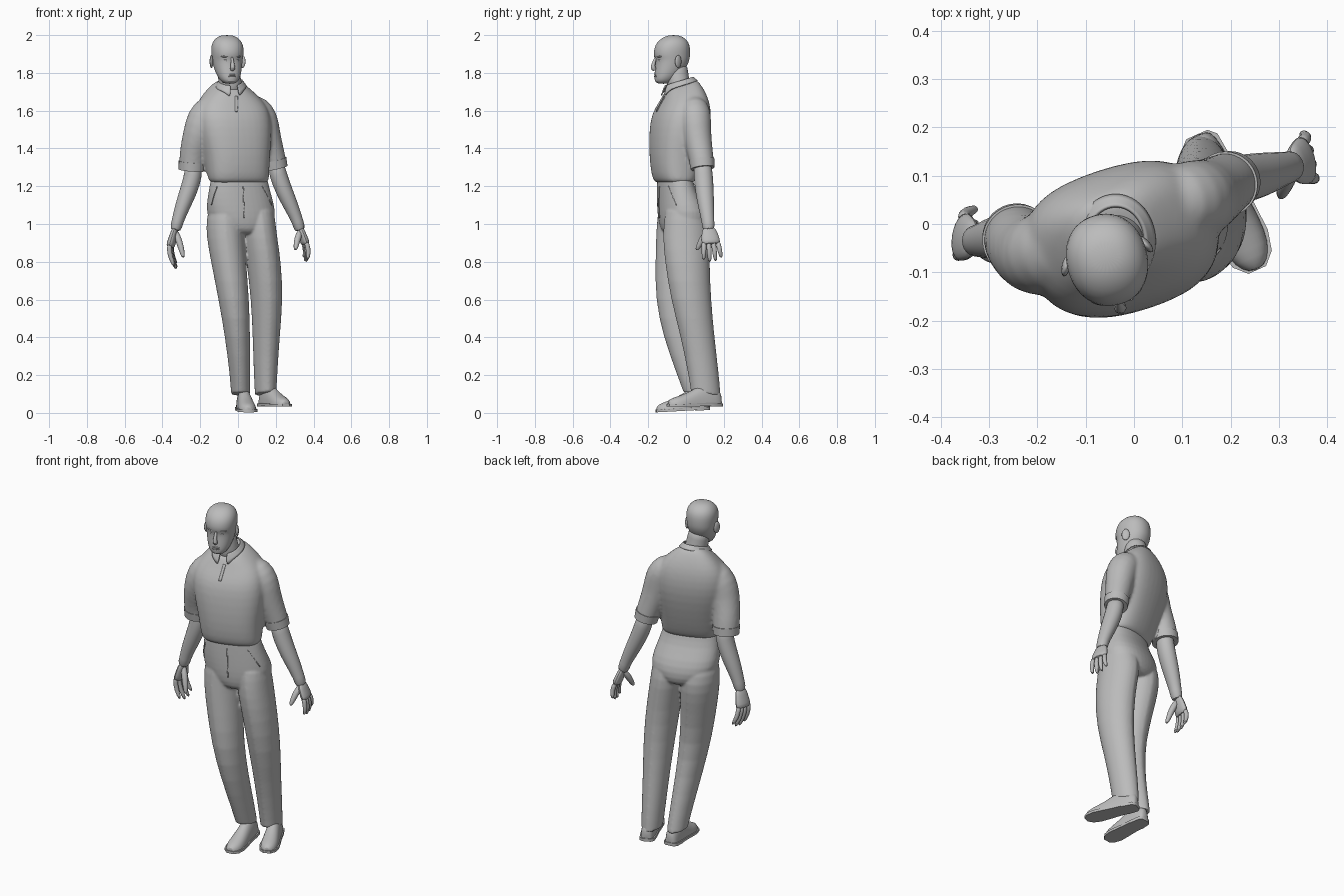
import bpy, bmesh, math
from mathutils import Vector, Matrix

if "Cube" in bpy.data.objects:
    bpy.data.objects.remove(bpy.data.objects["Cube"])

GREY = (0.5, 0.5, 0.5, 1)
mat = bpy.data.materials.new("plain_grey")
mat.use_nodes = True
mat.diffuse_color = GREY
mat.node_tree.nodes["Principled BSDF"].inputs["Base Color"].default_value = GREY


def finish(name, bm, subsurf=1, angle=45):
    bmesh.ops.recalc_face_normals(bm, faces=bm.faces)
    mesh = bpy.data.meshes.new(name)
    bm.to_mesh(mesh)
    bm.free()
    ob = bpy.data.objects.new(name, mesh)
    bpy.context.collection.objects.link(ob)
    mesh.materials.append(mat)
    bpy.ops.object.select_all(action='DESELECT')
    ob.select_set(True)
    bpy.context.view_layer.objects.active = ob
    bpy.ops.object.shade_smooth_by_angle(angle=math.radians(angle))
    if subsurf:
        ob.modifiers.new("smooth", 'SUBSURF').levels = subsurf
        ob.modifiers["smooth"].render_levels = subsurf
    return ob


def loft(name, rings, creases=(), sharp_rings=(), subsurf=1):
    """Skin closed rings of points; creases run along, sharp rings run around."""
    bm = bmesh.new()
    layer = bm.edges.layers.float.new("crease_edge")
    rows = [[bm.verts.new(p) for p in ring] for ring in rings]
    n = len(rows[0])
    for a, b in zip(rows, rows[1:]):
        for i in range(n):
            bm.faces.new((a[i], a[(i + 1) % n], b[(i + 1) % n], b[i]))
    bm.faces.new(rows[0])
    bm.faces.new(rows[-1])
    for a, b in zip(rows, rows[1:]):
        for i in creases:
            bm.edges.get((a[i], b[i]))[layer] = 1
    for r in sharp_rings:
        for i in range(n):
            bm.edges.get((rows[r][i], rows[r][(i + 1) % n]))[layer] = 1
    return finish(name, bm, subsurf)


def oval(cx, cy, z, rx, ry, turn=0, tilt=0, power=2, n=20):
    """Level superellipse, turned about z and tilted along its depth."""
    pts, rot = [], Matrix.Rotation(math.radians(turn), 3, 'Z')
    for i in range(n):
        a = math.tau * i / n
        c, s = math.cos(a), math.sin(a)
        x = rx * math.copysign(abs(c) ** (2 / power), c)
        y = ry * math.copysign(abs(s) ** (2 / power), s)
        pts.append(Vector((cx, cy, z)) + rot @ Vector((x, y, tilt * y)))
    return pts


def tube(name, path, flat=1, side=(0, 1, 0), n=12, sharp_rings=()):
    """Rings across a path of (x, y, z, radius); flat thins them off the side axis."""
    pts, rings = [Vector(p[:3]) for p in path], []
    for i, p in enumerate(pts):
        t = (pts[min(i + 1, len(pts) - 1)] - pts[max(i - 1, 0)]).normalized()
        u = (Vector(side) - t * t.dot(Vector(side))).normalized()
        v, r = t.cross(u), path[i][3]
        rings.append([p + u * r * math.cos(math.tau * k / n) + v * r * flat * math.sin(math.tau * k / n)
                      for k in range(n)])
    return loft(name, rings, sharp_rings=sharp_rings)


def ball(name, loc, scale, turn=0):
    bm = bmesh.new()
    m = Matrix.Translation(loc) @ Matrix.Rotation(math.radians(turn), 4, 'Z') @ Matrix.Diagonal((*scale, 1))
    bmesh.ops.create_uvsphere(bm, u_segments=16, v_segments=10, radius=1, matrix=m)
    return finish(name, bm, 0, 60)


def merge(name, parts, voxel, rounds):
    """Join overlapping parts into one continuous garment."""
    bpy.ops.object.select_all(action='DESELECT')
    for ob in parts:
        ob.select_set(True)
    bpy.context.view_layer.objects.active = parts[0]
    bpy.ops.object.join()
    ob = parts[0]
    ob.name = name
    skin = ob.modifiers.new("skin", 'REMESH')
    skin.mode, skin.voxel_size, skin.use_smooth_shade = 'VOXEL', voxel, True
    soften = ob.modifiers.new("soften", 'SMOOTH')
    soften.factor, soften.iterations = 0.5, rounds
    return ob


# Trousers: hips and two creased legs
parts = [loft("hips", [oval(*r, turn=17, power=2.3) for r in (
    (0.03, -0.015, 0.94, 0.07, 0.09), (0.025, -0.013, 0.97, 0.14, 0.118), (0.02, -0.014, 1.03, 0.187, 0.127),
    (0.012, -0.028, 1.1, 0.185, 0.116), (0.008, -0.05, 1.17, 0.17, 0.094), (0.006, -0.058, 1.235, 0.156, 0.084))],
    sharp_rings=(5,))]
LEGS = {
    "right": (0, ((0.014, 0.058, 0.1, 0.051, 0.072), (0.011, 0.03, 0.2, 0.055, 0.077),
                  (-0.002, -0.03, 0.4, 0.067, 0.09), (-0.022, -0.064, 0.6, 0.082, 0.099),
                  (-0.05, -0.05, 0.8, 0.094, 0.112), (-0.066, -0.037, 0.93, 0.102, 0.122),
                  (-0.068, -0.037, 1.02, 0.102, 0.116), (-0.06, -0.055, 1.12, 0.09, 0.088))),
    "left": (12, ((0.146, 0.105, 0.1, 0.056, 0.08), (0.146, 0.094, 0.2, 0.062, 0.082),
                  (0.149, 0.062, 0.4, 0.071, 0.09), (0.154, 0.026, 0.6, 0.085, 0.108),
                  (0.137, 0.006, 0.8, 0.091, 0.12), (0.114, 0.003, 0.93, 0.093, 0.128),
                  (0.105, 0.002, 1.02, 0.092, 0.12), (0.1, -0.015, 1.12, 0.085, 0.09))),
}
for side, (turn, rings) in LEGS.items():
    parts.append(loft(side + "_leg", [oval(*r, turn=turn, tilt=-0.15 if i == 0 else 0, power=1.95)
                                      for i, r in enumerate(rings)], creases=(5, 15), sharp_rings=(0,)))
trousers = merge("trousers", parts, 0.0065, 5)

# Shirt: body bloused over the waistband, and sleeves
parts = [loft("shirt_body", [oval(*r[:5], turn=18, tilt=r[5], power=2.6) for r in (
    (0.006, -0.06, 1.215, 0.15, 0.08, 0), (0.005, -0.06, 1.225, 0.162, 0.095, 0),
    (0, -0.06, 1.26, 0.168, 0.112, 0), (-0.008, -0.05, 1.36, 0.178, 0.134, 0),
    (-0.02, -0.036, 1.47, 0.2, 0.148, 0), (-0.03, -0.026, 1.56, 0.206, 0.148, 0),
    (-0.034, -0.018, 1.625, 0.192, 0.133, 0.1), (-0.036, -0.016, 1.675, 0.155, 0.112, 0.2),
    (-0.038, -0.022, 1.72, 0.105, 0.09, 0.35), (-0.038, -0.026, 1.75, 0.06, 0.068, 0.4))])]
ARMS = {
    "right": (((-0.1, -0.04, 1.63, 0.06), (-0.15, -0.05, 1.61, 0.082), (-0.188, -0.063, 1.56, 0.088),
               (-0.208, -0.066, 1.48, 0.084), (-0.235, -0.045, 1.39, 0.075), (-0.24, -0.033, 1.33, 0.073),
               (-0.243, -0.028, 1.285, 0.07), (-0.243, -0.028, 1.295, 0.045)),
              ((-0.235, -0.025, 1.34, 0.05), (-0.235, -0.022, 1.26, 0.054), (-0.26, -0.024, 1.18, 0.053),
               (-0.295, -0.03, 1.09, 0.045), (-0.322, -0.035, 1.01, 0.034), (-0.333, -0.035, 0.96, 0.036))),
    "left": (((0.05, 0.035, 1.63, 0.06), (0.095, 0.045, 1.61, 0.082), (0.13, 0.05, 1.56, 0.086),
              (0.146, 0.056, 1.48, 0.079), (0.174, 0.073, 1.39, 0.07), (0.19, 0.083, 1.34, 0.066),
              (0.2, 0.088, 1.295, 0.062), (0.199, 0.088, 1.305, 0.04)),
             ((0.195, 0.085, 1.34, 0.048), (0.212, 0.092, 1.26, 0.053), (0.242, 0.097, 1.18, 0.051),
              (0.283, 0.107, 1.09, 0.044), (0.318, 0.117, 1.01, 0.033), (0.33, 0.12, 0.96, 0.036))),
}
for side, (sleeve, forearm) in ARMS.items():
    parts.append(tube(side + "_sleeve", sleeve, n=16, sharp_rings=(6,)))
    tube(side + "_cuff", [(*p[:3], p[3] + 0.003) for p in sleeve[5:7]], n=16, sharp_rings=(0, 1))
    tube(side + "_forearm", forearm, flat=0.92)
shirt = merge("shirt", parts, 0.009, 8)


# Hands: palm, four curled fingers and a thumb
def hand(side, wrist, knuckle, tip, spread, thumb):
    w, k, t, s = (Vector(v) for v in (wrist, knuckle, tip, spread))
    tube(side + "_palm", [(*w, 0.034), (*w.lerp(k, 0.35), 0.045), (*w.lerp(k, 0.8), 0.054), (*k, 0.049)],
         flat=0.45, side=s)
    for i, length in enumerate((0.88, 1, 0.95, 0.75)):
        off = s * (i - 1.5) * 0.026
        base, end = k + off, k + off * 1.25 + (t - k) * length
        mid = base.lerp(end, 0.5) + Vector((math.copysign(0.01, k.x), 0, 0))
        root = base.lerp(w + off, 0.15)
        tube(f"{side}_finger_{i + 1}", [(*root, 0.012), (*base, 0.0145), (*mid, 0.0135), (*end, 0.009)], n=8)
    th = Vector(thumb)
    tube(side + "_thumb", [(*w.lerp(k, 0.15), 0.018), (*w.lerp(th, 0.5), 0.02), (*w.lerp(th, 0.8), 0.015),
                           (*th, 0.009)], n=8, side=(1, 0, 0))


hand("right", (-0.33, -0.035, 0.985), (-0.359, -0.025, 0.875), (-0.322, -0.012, 0.757), (0.15, 0.99, 0),
     (-0.288, -0.075, 0.82))
hand("left", (0.327, 0.12, 0.985), (0.358, 0.134, 0.89), (0.356, 0.142, 0.796), (-0.2, 0.98, 0),
     (0.303, 0.055, 0.86))

# Neck and collar
tube("neck", [(-0.035, -0.025, 1.68, 0.064), (-0.04, -0.04, 1.74, 0.062), (-0.05, -0.048, 1.8, 0.06),
              (-0.055, -0.05, 1.85, 0.058)], n=16)
bm = bmesh.new()
rows, steps = [], 24
for i in range(steps + 1):
    a = math.radians(-57 + 326 * i / steps)
    front = max(0, -math.sin(a - math.radians(17)))
    row = []
    for r, drop in ((0.064, -0.005), (0.072, 0.006), (0.084, 0.022 + 0.045 * front ** 8)):
        y = r * 1.18 * math.sin(a)
        row.append(bm.verts.new((-0.038 + r * math.cos(a), -0.036 + y, 1.752 - drop + 0.3 * y)))
    rows.append(row)
for a, b in zip(rows, rows[1:]):
    for j in (0, 1):
        bm.faces.new((a[j], b[j], b[j + 1], a[j + 1]))
collar = finish("shirt_collar", bm, 1)
collar.modifiers.new("cloth", 'SOLIDIFY').thickness = 0.007


# Thin strips that cling to the cloth: placket, fly and pocket edges
def strip(name, target, top, bottom, width):
    a, b = Vector(top), Vector(bottom)
    bm, w = bmesh.new(), Vector((width / 2, 0, 0))
    row = [(bm.verts.new(a.lerp(b, i / 8) - w), bm.verts.new(a.lerp(b, i / 8) + w)) for i in range(9)]
    for p, q in zip(row, row[1:]):
        bm.faces.new((p[0], q[0], q[1], p[1]))
    ob = finish(name, bm, 0)
    wrap = ob.modifiers.new("cling", 'SHRINKWRAP')
    wrap.target, wrap.offset = target, 0.003
    ob.modifiers.new("cloth", 'SOLIDIFY').thickness = 0.004


strip("shirt_placket", shirt, (0.0, -0.14, 1.69), (0.0, -0.19, 1.61), 0.016)
strip("trouser_fly", trousers, (0.03, -0.15, 1.2), (0.035, -0.15, 1.03), 0.005)
strip("right_pocket_edge", trousers, (-0.115, -0.16, 1.2), (-0.155, -0.14, 1.1), 0.005)
strip("left_pocket_edge", trousers, (0.125, -0.09, 1.2), (0.18, -0.05, 1.1), 0.005)

# Head, built facing forward and then turned
TURN = 15.5
head_spin = Matrix.Rotation(math.radians(TURN), 3, 'Z')


def at_head(x, y, z):
    return Vector((-0.057, -0.07, 0)) + head_spin @ Vector((x, y, z))


rings = []
for z, front, back, half in ((1.742, -0.082, -0.02, 0.026), (1.755, -0.098, 0.0, 0.045), (1.78, -0.099, 0.03, 0.06),
                             (1.81, -0.097, 0.06, 0.07), (1.85, -0.092, 0.083, 0.078), (1.875, -0.093, 0.09, 0.081),
                             (1.892, -0.103, 0.092, 0.083), (1.93, -0.1, 0.093, 0.086), (1.962, -0.085, 0.085, 0.079),
                             (1.987, -0.055, 0.062, 0.058), (2.0, -0.02, 0.028, 0.028)):
    c = at_head(0, (front + back) / 2, z)
    rings.append(oval(c.x, c.y, z, half, (back - front) / 2, turn=TURN, power=2.15, n=24))
loft("head", rings)
tube("nose", [(*at_head(0, -0.092, 1.887), 0.007), (*at_head(0, -0.104, 1.855), 0.009),
              (*at_head(0, -0.112, 1.828), 0.0145), (*at_head(0, -0.096, 1.812), 0.013)],
     side=head_spin @ Vector((1, 0, 0)), n=10)
for place, z in (("upper", 1.79), ("lower", 1.781)):
    ball(place + "_lip", at_head(0, -0.092, z), (0.021, 0.009, 0.005), TURN)
for sign, side in ((-1, "right"), (1, "left")):
    ball(side + "_eye", at_head(sign * 0.031, -0.081, 1.867), (0.013, 0.007, 0.006), TURN + sign * 18)
    ball(side + "_brow", at_head(sign * 0.033, -0.083, 1.887), (0.024, 0.01, 0.006), TURN + sign * 20)
    ball(side + "_ear", at_head(sign * 0.085, 0.006, 1.86), (0.009, 0.022, 0.034), TURN + sign * 28)


# Shoes: upper over a thin sole with a heel
def shoe(side, heel, toe):
    h, t = Vector(heel), Vector(toe)
    along = (t - h).normalized()
    across = along.cross(Vector((0, 0, 1))).normalized()
    shape = ((0, 0.02, 0.05), (0.05, 0.036, 0.085), (0.25, 0.042, 0.115), (0.42, 0.043, 0.1),
             (0.6, 0.047, 0.068), (0.78, 0.05, 0.049), (0.92, 0.04, 0.037), (1, 0.016, 0.022))
    uppers, outline = [], []
    for f, half, high in shape:
        c = h.lerp(t, f) + Vector((0, 0, 0.012))
        uppers.append([c + across * half * math.cos(a) + Vector((0, 0, high * max(0, math.sin(a)) ** 0.8))
                       for a in (math.tau * k / 14 for k in range(14))])
        outline.append((h.lerp(t, f), across * (half + 0.004)))
    loft(side + "_shoe_upper", uppers)
    for part, pts, low, high in (("sole", outline, 0.003, 0.017), ("shoe_heel", outline[:3], 0, 0.012)):
        edge = [c + w for c, w in pts] + [c - w for c, w in reversed(pts)]
        loft(f"{side}_{part}", [[p + Vector((0, 0, z)) for p in edge] for z in (low, high)], subsurf=0)


shoe("right", (0.022, 0.125, 0.016), (0.058, -0.158, 0))
shoe("left", (0.13, 0.185, 0.034), (0.255, -0.095, 0.03))
